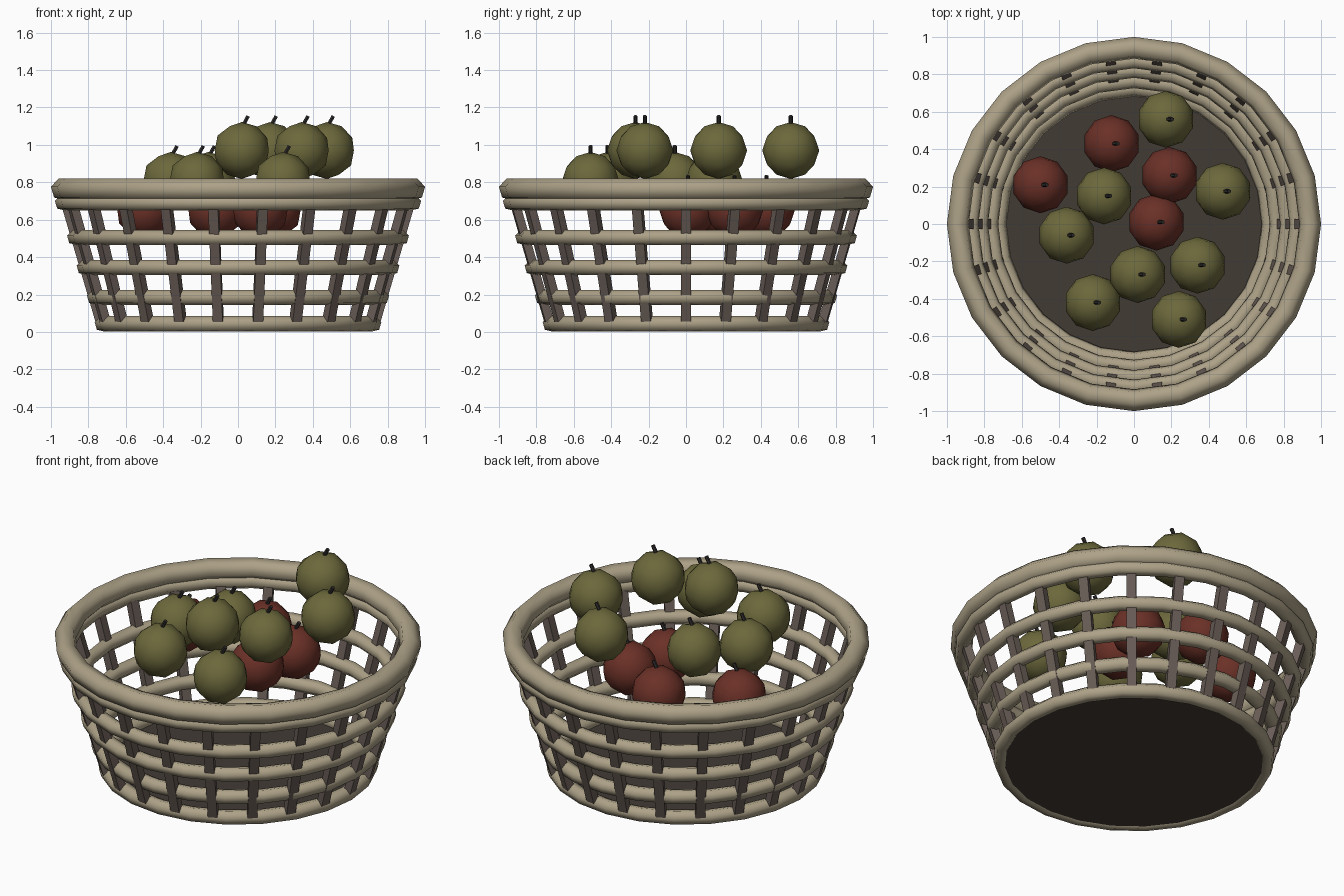
import bpy, bmesh, math
from mathutils import Matrix, Vector

cube = bpy.data.objects.get("Cube")
if cube:
    bpy.data.objects.remove(cube)


def material(name, r, g, b):
    m = bpy.data.materials.new(name)
    m.use_nodes = True
    m.diffuse_color = (r, g, b, 1)
    bsdf = next(n for n in m.node_tree.nodes if n.type == "BSDF_PRINCIPLED")
    bsdf.inputs["Base Color"].default_value = (r, g, b, 1)
    return m


WICKER = material("pale wicker", 0.42, 0.36, 0.245)
WOOD = material("grey brown wood", 0.14, 0.108, 0.093)
FLOOR = material("dark floor", 0.055, 0.044, 0.036)
GREEN = material("apple green", 0.15, 0.14, 0.045)
RED = material("apple red", 0.145, 0.03, 0.02)
STEM = material("dark stem", 0.03, 0.026, 0.025)

SLOPE = math.radians(16.3)   # outward lean of the basket wall


def finish(name, bm, mat, smooth=None):
    bmesh.ops.recalc_face_normals(bm, faces=bm.faces)
    mesh = bpy.data.meshes.new(name)
    bm.to_mesh(mesh)
    bm.free()
    mesh.materials.append(mat)
    ob = bpy.data.objects.new(name, mesh)
    bpy.context.collection.objects.link(ob)
    if smooth:
        bpy.ops.object.select_all(action="DESELECT")
        ob.select_set(True)
        bpy.context.view_layer.objects.active = ob
        bpy.ops.object.shade_smooth_by_angle(angle=math.radians(smooth))
    return ob


def hoop(name, radius, z, thick, segments=24, sides=6):
    """Hexagonal cane hoop whose outer face follows the wall slope."""
    bm = bmesh.new()
    loops = []
    for i in range(segments):
        turn = Matrix.Rotation(math.tau * i / segments, 3, "Z")
        loop = []
        for k in range(sides):
            a = math.tau * (k + 0.5) / sides - SLOPE
            p = Vector((radius + thick * math.cos(a), 0, z + thick * math.sin(a)))
            loop.append(bm.verts.new(turn @ p))
        loops.append(loop)
    for i in range(segments):
        a, b = loops[i], loops[(i + 1) % segments]
        for k in range(sides):
            n = (k + 1) % sides
            bm.faces.new((a[k], b[k], b[n], a[n]))
    finish(name, bm, WICKER, 65)


# Woven hoops and the thick rim
hoop("bottom_hoop", 0.725, 0.043, 0.043)
for i, (radius, z) in enumerate([(0.767, 0.185), (0.822, 0.345),
                                 (0.873, 0.505), (0.938, 0.69)]):
    hoop(f"wall_hoop_{i + 1}", radius, z, 0.042)
hoop("rim", 0.942, 0.762, 0.06)

# Basket floor
bm = bmesh.new()
bmesh.ops.create_cone(bm, cap_ends=True, segments=24, radius1=0.715, radius2=0.715,
                      depth=0.02, matrix=Matrix.Translation((0, 0, 0.022)))
finish("basket_floor", bm, FLOOR)

# Upright slats leaning outwards
bm = bmesh.new()
SLATS = 22
for i in range(SLATS):
    place = (Matrix.Rotation(math.tau * i / SLATS, 4, "Z")
             @ Matrix.Translation((0.84, 0, 0.4))
             @ Matrix.Rotation(SLOPE, 4, "Y")
             @ Matrix.Diagonal((0.045, 0.053, 0.71, 1)))
    bmesh.ops.create_cube(bm, size=1, matrix=place)
finish("wall_slats", bm, WOOD)


def apple(name, x, y, z, mat):
    bm = bmesh.new()
    bmesh.ops.create_icosphere(bm, subdivisions=2, radius=0.152)
    body = finish(name, bm, mat, 60)
    body.location = (x, y, z)
    # Short stem tilted to one side
    bm = bmesh.new()
    tilt = Matrix.Translation((0.02, 0, 0.158)) @ Matrix.Rotation(0.5, 4, "Y")
    bmesh.ops.create_cone(bm, cap_ends=True, segments=6, radius1=0.011,
                          radius2=0.011, depth=0.06, matrix=tilt)
    stem = finish(name + "_stem", bm, STEM)
    stem.location = (x, y, z)


# Fruit in three layers
layers = [
    ("red_apple", RED, 0.65, [(-0.12, 0.43), (-0.5, 0.21), (0.19, 0.26), (0.12, 0.01)]),
    ("low_green_apple", GREEN, 0.81, [(-0.16, 0.15), (-0.36, -0.06), (-0.22, -0.42), (0.24, -0.51)]),
    ("high_green_apple", GREEN, 0.97, [(0.17, 0.56), (0.475, 0.175), (0.34, -0.22), (0.02, -0.27)]),
]
for name, mat, z, spots in layers:
    for i, (x, y) in enumerate(spots):
        apple(f"{name}_{i + 1}", x, y, z, mat)
